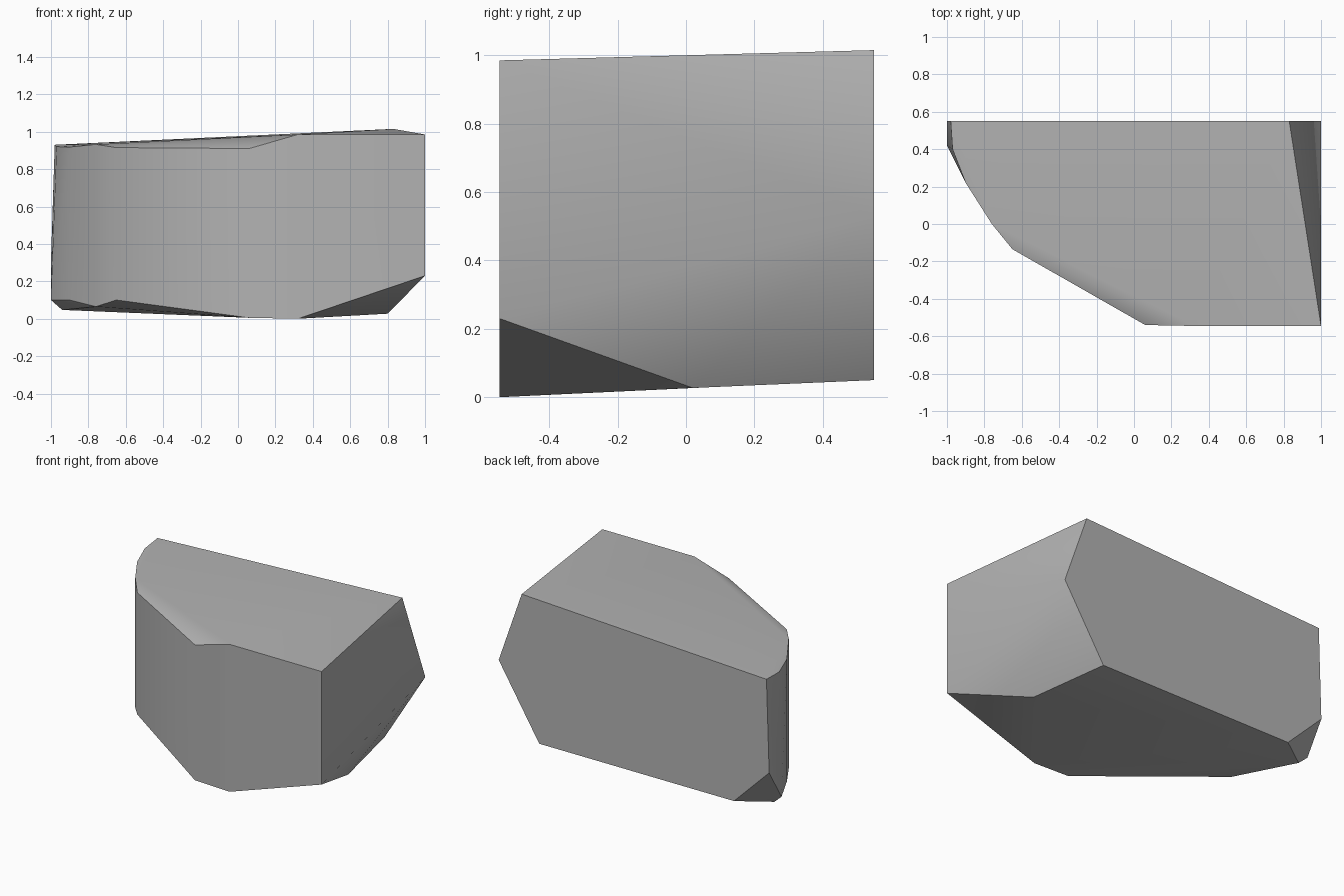
import bpy
import bmesh
import math

cube = bpy.data.objects.get("Cube")
if cube:
    bpy.data.objects.remove(cube, do_unlink=True)

# Single stone colour
stone = bpy.data.materials.new("stone_grey")
stone.use_nodes = True
grey = (0.45, 0.45, 0.45, 1)
stone.diffuse_color = grey
stone.node_tree.nodes["Principled BSDF"].inputs["Base Color"].default_value = grey

# Curved left flank: plan position, lower rim height, upper rim height
flank = [
    (0.32, -0.545, 0.0, 0.985),
    (0.06, -0.54, 0.005, 0.91),
    (-0.65, -0.135, 0.10, 0.915),
    (-0.76, 0.0, 0.065, 0.932),
    (-0.90, 0.22, 0.10, 0.918),
]
corners = [(x, y, z) for x, y, low, high in flank for z in (low, high)]

# Chipped back left corner
corners += [(-0.97, 0.40, 0.92), (-0.98, 0.55, 0.93), (-1, 0.55, 0.31),
            (-1, 0.42, 0.10), (-0.94, 0.41, 0.047), (-0.74, 0.55, 0.052)]

# Right end, cut back below a slanting ridge
corners += [(1, -0.545, 0.985), (1, -0.545, 0.23), (1, 0.55, 0.53),
            (0.83, 0.55, 1.015), (0.80, 0.02, 0.027), (0.70, 0.55, 0.05)]

# Wrap the corners in a faceted convex block
bm = bmesh.new()
for co in corners:
    bm.verts.new(co)
hull = bmesh.ops.convex_hull(bm, input=bm.verts[:])
bmesh.ops.delete(bm, geom=[v for v in bm.verts if not v.link_faces], context='VERTS')
bmesh.ops.dissolve_limit(bm, angle_limit=math.radians(0.5),
                         verts=bm.verts[:], edges=bm.edges[:])
bmesh.ops.recalc_face_normals(bm, faces=bm.faces[:])

mesh = bpy.data.meshes.new("rock")
bm.to_mesh(mesh)
bm.free()
mesh.materials.append(stone)
rock = bpy.data.objects.new("rock", mesh)
bpy.context.collection.objects.link(rock)

# Soften the shallow folds, keep the hard breaks
bpy.context.view_layer.objects.active = rock
rock.select_set(True)
bpy.ops.object.shade_smooth_by_angle(angle=math.radians(35))
